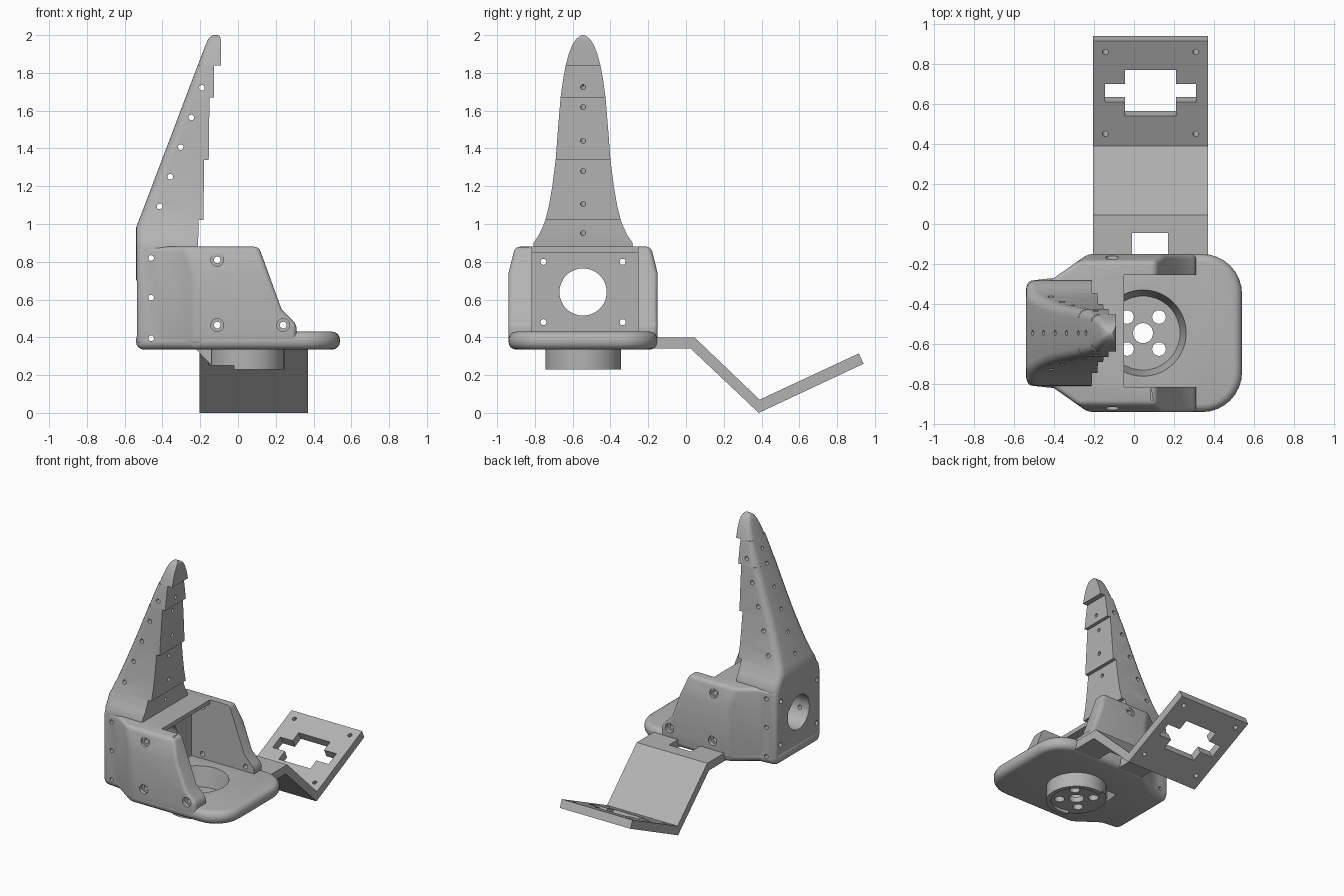
import bpy, bmesh, math
from mathutils import Vector, Matrix

old = bpy.data.objects.get("Cube")
if old:
    bpy.data.objects.remove(old, do_unlink=True)

YC = -0.545   # centre line of the housing in y
BX = 0.045    # centre of the round boss in x

grey = bpy.data.materials.new("matte_grey")
grey.use_nodes = True
grey.diffuse_color = (0.45, 0.45, 0.45, 1)
grey.node_tree.nodes["Principled BSDF"].inputs["Base Color"].default_value = (0.45, 0.45, 0.45, 1)


def make(name, bm):
    bmesh.ops.recalc_face_normals(bm, faces=bm.faces[:])
    me = bpy.data.meshes.new(name)
    bm.to_mesh(me)
    bm.free()
    me.materials.append(grey)
    ob = bpy.data.objects.new(name, me)
    bpy.context.collection.objects.link(ob)
    return ob


def loft(name, rings):
    bm = bmesh.new()
    vs = [[bm.verts.new(p) for p in ring] for ring in rings]
    n = len(vs[0])
    for a, b in zip(vs, vs[1:]):
        for i in range(n):
            j = (i + 1) % n
            bm.faces.new((a[i], a[j], b[j], b[i]))
    bm.faces.new(vs[0])
    bm.faces.new(vs[-1])
    return make(name, bm)


def prism(name, pts, axis, lo, hi):
    place = {"x": lambda a, b, t: (t, a, b),
             "y": lambda a, b, t: (a, t, b),
             "z": lambda a, b, t: (a, b, t)}[axis]
    return loft(name, [[place(a, b, t) for a, b in pts] for t in (lo, hi)])


def box(name, x0, x1, y0, y1, z0, z1):
    return prism(name, [(x0, y0), (x1, y0), (x1, y1), (x0, y1)], "z", z0, z1)


def rod(centre, direction, r, length, r2=None, sides=24):
    bm = bmesh.new()
    rot = Vector(direction).to_track_quat("Z", "Y").to_matrix().to_4x4()
    bmesh.ops.create_cone(bm, cap_ends=True, segments=sides, radius1=r,
                          radius2=r if r2 is None else r2, depth=length,
                          matrix=Matrix.Translation(centre) @ rot)
    return make("cutter", bm)


def bake(ob):
    dg = bpy.context.evaluated_depsgraph_get()
    me = bpy.data.meshes.new_from_object(ob.evaluated_get(dg))
    ob.modifiers.clear()
    ob.data = me


def combine(targets, cutters, op="DIFFERENCE"):
    for ob in targets:
        for c in cutters:
            m = ob.modifiers.new("cut", "BOOLEAN")
            m.operation, m.solver, m.object = op, "EXACT", c
        bake(ob)
    for c in cutters:
        bpy.data.objects.remove(c, do_unlink=True)


def round_edges(ob, width):
    m = ob.modifiers.new("round", "BEVEL")
    m.width, m.segments = width, 4
    m.limit_method, m.angle_limit = "ANGLE", math.radians(35)
    m.use_clamp_overlap = False
    bake(ob)


def mirrored(half):
    return [(x, YC - h) for x, h in half] + [(x, YC + h) for x, h in reversed(half)]


# Base plate with large rounded front corners
arc = [(0.34 + 0.2 * math.sin(t), 0.195 + 0.2 * math.cos(t))
       for t in [i * math.pi / 16 for i in range(9)]]
back = [(-0.54, 0.26), (-0.4, 0.275), (-0.23, 0.395)]
base_plate = prism("base_plate", mirrored(back + arc), "z", 0.335, 0.43)
round_edges(base_plate, 0.042)

# Housing: footprint trimmed by the side and end outlines, then hollowed
housing = prism("housing", mirrored([(-0.535, 0.26)] + back[1:] + [(0.5, 0.395)]), "z", 0.36, 0.88)
side = prism("cutter", [(-0.7, 0.3), (-0.7, 1), (0.075, 1), (0.11, 0.88), (0.23, 0.55),
                        (0.31, 0.47), (0.31, 0.3)], "y", -1.2, 0.2)
ends = prism("cutter", [(YC - 0.41, 0.3), (YC + 0.41, 0.3), (YC + 0.397, 0.73),
                        (YC + 0.355, 0.9), (YC - 0.355, 0.9), (YC - 0.397, 0.73)], "x", -0.8, 0.8)
combine([housing], [side, ends], "INTERSECT")
round_edges(housing, 0.025)
cavity = prism("cutter", [(-0.2, 0.3), (0.6, 0.3), (0.6, 1), (-0.05, 1), (-0.05, 0.85), (-0.2, 0.85)],
               "y", -0.815, -0.255)
combine([housing], [cavity])

# Stepped tower: height, back x, front x, half width
levels = [(0.7, -0.54, -0.25, 0.255), (0.86, -0.54, -0.215, 0.265), (0.9, -0.54, -0.212, 0.262),
          (0.94, -0.54, -0.21, 0.235), (0.98, -0.54, -0.21, 0.216), (1.02, -0.525, -0.21, 0.2),
          (1.02, -0.525, -0.183, 0.2), (1.1, -0.494, -0.182, 0.18), (1.2, -0.456, -0.181, 0.163),
          (1.34, -0.403, -0.18, 0.145), (1.34, -0.403, -0.155, 0.145), (1.5, -0.342, -0.153, 0.133),
          (1.67, -0.278, -0.151, 0.119), (1.67, -0.278, -0.127, 0.119), (1.77, -0.24, -0.127, 0.105),
          (1.84, -0.213, -0.127, 0.092), (1.84, -0.213, -0.09, 0.092), (1.9, -0.19, -0.09, 0.076),
          (1.95, -0.171, -0.09, 0.056), (1.98, -0.158, -0.091, 0.036), (1.995, -0.142, -0.098, 0.016),
          (2.0, -0.13, -0.105, 0.006)]


def tower_ring(z, xb, xf, h):
    r = min(0.05, h * 0.5, (xf - xb) * 0.35)
    half = [(xf, h)] + [(xb + r - r * math.sin(t), h - r + r * math.cos(t))
                        for t in [i * math.pi / 8 for i in range(5)]]
    return [(x, y, z) for x, y in mirrored(half)]


tower = loft("stepped_tower", [tower_ring(*lv) for lv in levels])

# Round boss under the plate, a cup with a drilled floor
boss = rod((BX, YC, 0.295), (0, 0, 1), 0.2, 0.13, sides=64)
boss.name = "round_boss"
combine([boss], [box("cutter", -0.3, -0.02, -1, 0, 0.1, 0.25),
                 rod((BX, YC, 0.225), (0, 0, 1), 0.17, 0.05, sides=64)])
combine([boss, base_plate], [rod((BX, YC, 0.37), (0, 0, 1), 0.185, 0.16, 0.22, 64)])
drills = [rod((BX, YC, 0.3), (0, 0, 1), 0.05, 0.4)]
drills += [rod((BX + sx * 0.08, YC + sy * 0.08, 0.3), (0, 0, 1), 0.034, 0.4)
           for sx in (-1, 1) for sy in (-1, 1)]
combine([boss], drills)
prism("boss_ramp", [(-0.23, 0.345), (-0.14, 0.25), (-0.14, 0.345)], "y", YC - 0.1, YC + 0.1)

# Large opening and fixing holes through the back wall
holes = [rod((-0.4, YC, 0.64), (1, 0, 0), 0.125, 0.8, sides=48)]
holes += [rod((-0.4, YC + s * 0.21, z), (1, 0, 0), 0.016, 0.8)
          for s in (-1, 1) for z in (0.48, 0.8)]
combine([housing, tower], holes)

# Pin holes across the housing and up the tower
pins = [rod((-0.46, YC, z), (0, 1, 0), 0.015, 1, sides=16) for z in (0.395, 0.61, 0.82)]
combine([housing, tower, base_plate], pins)
combine([tower], [rod((-0.415 + 0.056 * i, YC, 1.093 + 0.157 * i), (0, 1, 0), 0.015, 1, sides=16)
                  for i in range(5)])
combine([tower], [rod((-0.18, YC, z), (-0.93, 0, 0.36), 0.013, 0.9, sides=16)
                  for z in (0.94, 1.105, 1.28, 1.45, 1.63, 1.745)])

# Screw holes with counterbores in the side walls
screws = []
for x, z in ((-0.11, 0.81), (-0.11, 0.465), (0.24, 0.465)):
    screws.append(rod((x, YC, z), (0, 1, 0), 0.018, 1.2, sides=16))
    screws += [rod((x, YC + s * 0.395, z), (0, 1, 0), 0.034, 0.06) for s in (-1, 1)]
combine([housing], screws)

# Bent bracket arm with a notch at its root
arm = prism("bracket_arm", [(-0.22, 0.34), (0.025, 0.34), (0.385, 0.0), (0.94, 0.26), (0.915, 0.315),
                            (0.39, 0.07), (0.045, 0.4), (-0.22, 0.4)], "x", -0.205, 0.37)
combine([arm], [box("cutter", -0.01, 0.17, -0.3, -0.045, 0.2, 0.6)])

# Cross-shaped opening and corner holes, square to the tilted end plate
tilt = Matrix.Translation((0.083, 0.667, 0.168)) @ Matrix.Rotation(math.radians(25), 4, "X")
cross = [(-0.228, -0.05), (-0.128, -0.05), (-0.128, -0.127), (0.128, -0.127), (0.128, -0.05), (0.228, -0.05)]
slot = prism("cutter", cross + [(-x, -y) for x, y in cross], "z", -0.1, 0.1)
slot.data.transform(tilt)
normal = tilt.to_3x3() @ Vector((0, 0, 1))
combine([arm], [slot] + [rod(tilt @ Vector((sx * 0.226, sy * 0.226, 0)), normal, 0.015, 0.2, sides=16)
                         for sx in (-1, 1) for sy in (-1, 1)])

# Smooth shading with sharp edges kept
bpy.ops.object.select_all(action="DESELECT")
for ob in (base_plate, housing, tower, boss, arm):
    ob.select_set(True)
    bpy.context.view_layer.objects.active = ob
bpy.ops.object.shade_smooth_by_angle(angle=math.radians(30))
